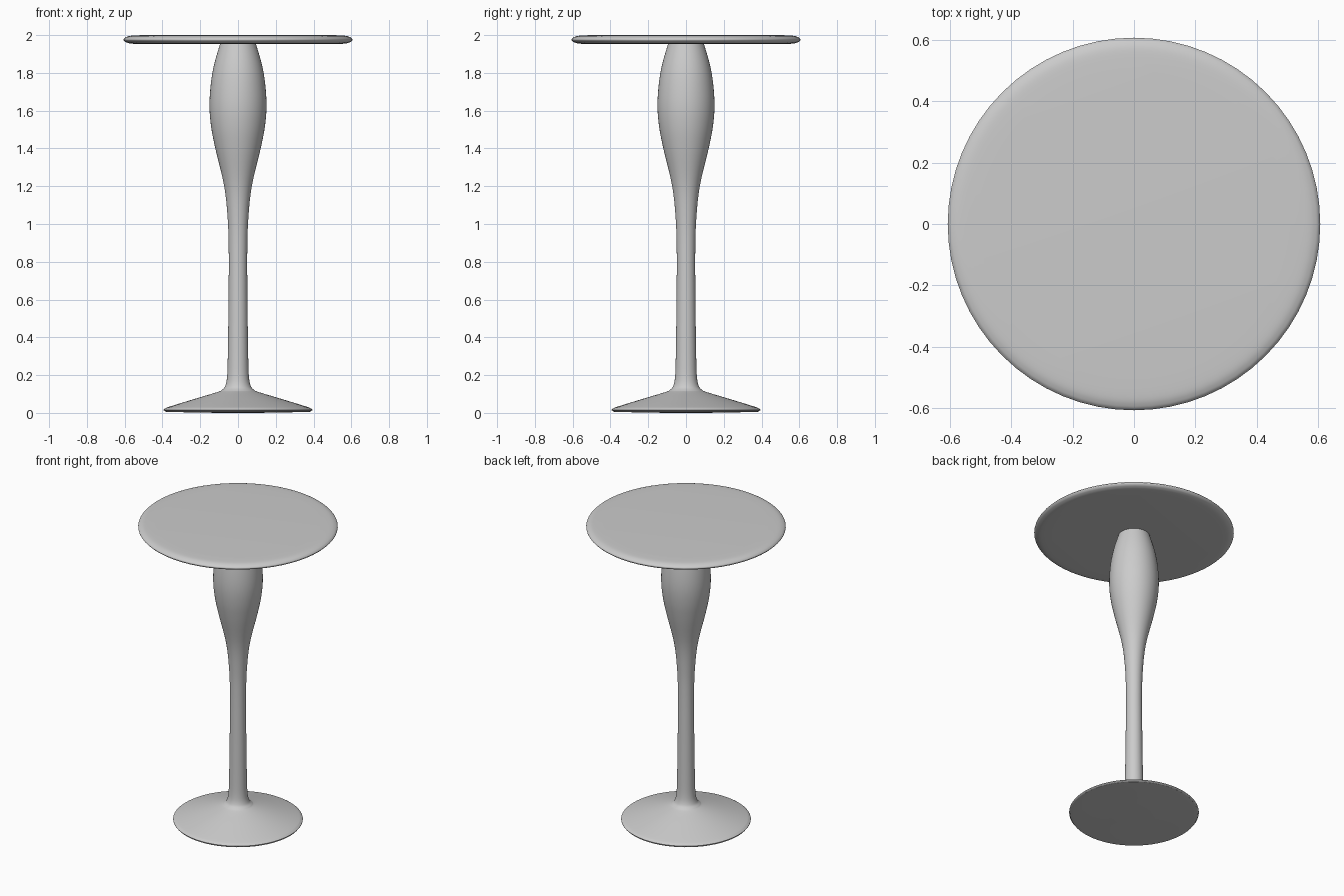
import bpy, bmesh
from math import cos, sin, tau

cube = bpy.data.objects.get("Cube")
if cube:
    bpy.data.objects.remove(cube)

SEGMENTS = 64


def smooth_profile(points, steps=5):
    """Catmull-Rom curve through (radius, height) points."""
    padded = [points[0], *points, points[-1]]
    curve = []
    for a, b, c, d in zip(padded, padded[1:], padded[2:], padded[3:]):
        for i in range(steps):
            t = i / steps
            curve.append(tuple(
                q + t / 2 * (r - p + t * (2 * p - 5 * q + 4 * r - s + t * (3 * (q - r) + s - p)))
                for p, q, r, s in zip(a, b, c, d)))
    return curve + [points[-1]]


def lathe(name, profile):
    """Turn an upward (radius, height) profile about z and cap both ends."""
    bm = bmesh.new()
    rings = [[bm.verts.new((r * cos(tau * i / SEGMENTS), r * sin(tau * i / SEGMENTS), z))
              for i in range(SEGMENTS)] for r, z in profile]
    for low, high in zip(rings, rings[1:]):
        for i in range(SEGMENTS):
            j = (i + 1) % SEGMENTS
            bm.faces.new((low[i], low[j], high[j], high[i]))
    bm.faces.new(rings[0][::-1])
    bm.faces.new(rings[-1])
    mesh = bpy.data.meshes.new(name)
    bm.to_mesh(mesh)
    bm.free()
    obj = bpy.data.objects.new(name, mesh)
    bpy.context.collection.objects.link(obj)
    bpy.ops.object.select_all(action="DESELECT")
    obj.select_set(True)
    bpy.context.view_layer.objects.active = obj
    bpy.ops.object.shade_smooth_by_angle()
    return obj


# Pedestal: thin-rimmed conical foot, slim stem and swelling neck
foot = [(0.1, 0), (0.36, 0.005), (0.385, 0.009), (0.394, 0.016), (0.385, 0.024), (0.36, 0.034)]
stem = [(0.22, 0.077), (0.11, 0.11), (0.085, 0.122), (0.068, 0.142), (0.058, 0.19),
        (0.054, 0.3), (0.05, 0.6), (0.049, 0.85), (0.054, 1.02), (0.073, 1.2),
        (0.12, 1.4), (0.143, 1.52), (0.151, 1.63), (0.143, 1.75), (0.125, 1.85), (0.093, 1.96)]
lathe("pedestal", smooth_profile(foot + stem))

# Round tabletop with a soft bullnose edge
half_edge = [(0.5, 0.024), (0.565, 0.021), (0.592, 0.014), (0.603, 0.006)]
edge = ([(r, 1.976 - h) for r, h in half_edge] + [(0.606, 1.976)]
        + [(r, 1.976 + h) for r, h in reversed(half_edge)])
lathe("tabletop", smooth_profile(edge))
